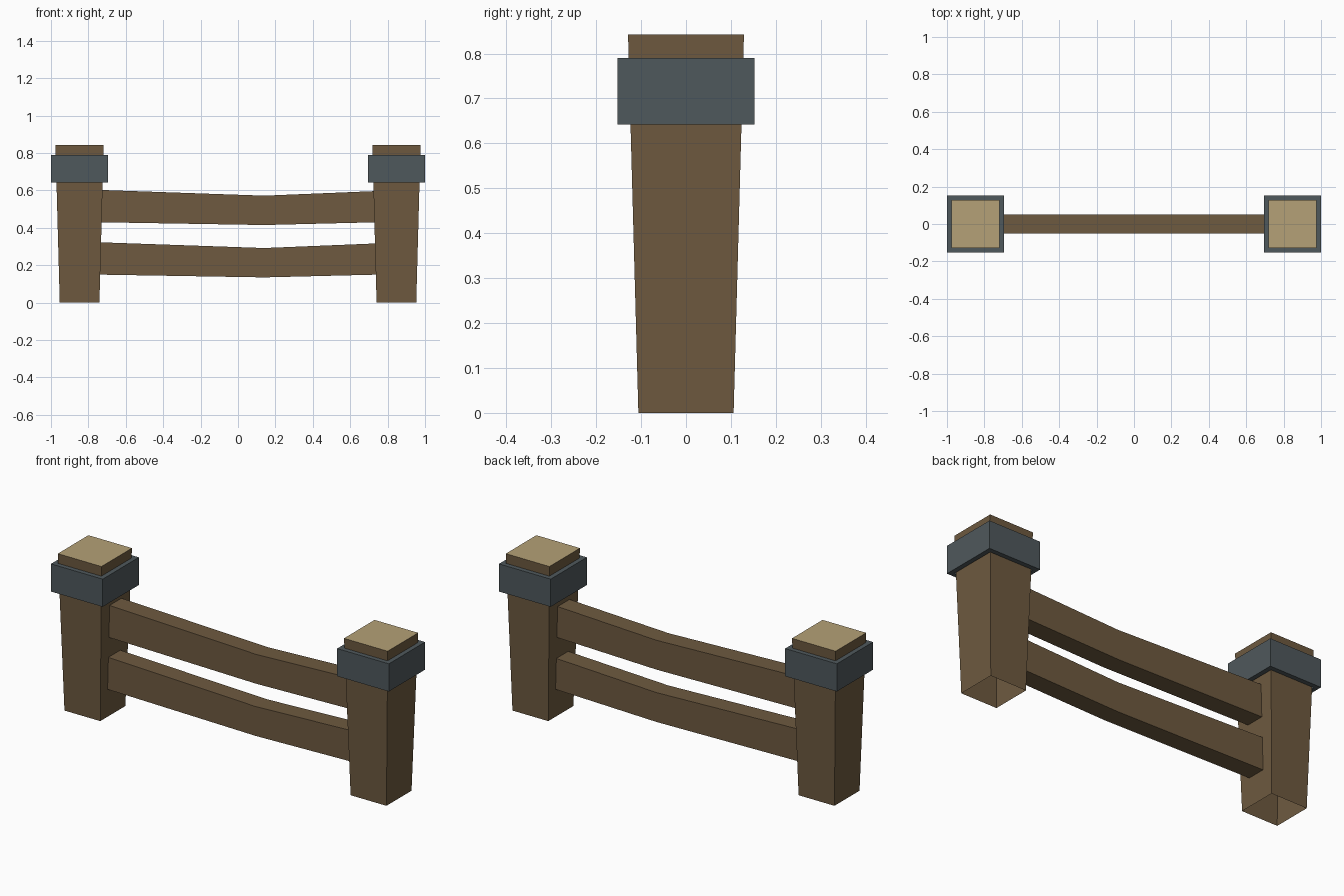
import bpy, bmesh

if "Cube" in bpy.data.objects:
    bpy.data.objects.remove(bpy.data.objects["Cube"])


def material(name, rgb):
    m = bpy.data.materials.new(name)
    m.diffuse_color = (*rgb, 1)
    m.use_nodes = True
    m.node_tree.nodes["Principled BSDF"].inputs["Base Color"].default_value = m.diffuse_color
    return m


BROWN = material("brown_wood", (0.156, 0.102, 0.051))
TAN = material("cut_wood", (0.462, 0.356, 0.184))
GREY = material("grey_iron", (0.078, 0.098, 0.107))


def finish(bm, name, mats):
    bmesh.ops.recalc_face_normals(bm, faces=bm.faces)
    me = bpy.data.meshes.new(name)
    bm.to_mesh(me)
    bm.free()
    for m in mats:
        me.materials.append(m)
    ob = bpy.data.objects.new(name, me)
    bpy.context.collection.objects.link(ob)
    return ob


def block(cx, z0, z1, half0, half1):
    """Square block with different half widths at bottom and top."""
    bm = bmesh.new()
    bmesh.ops.create_cube(bm, size=2)
    for v in bm.verts:
        top = v.co.z > 0
        h = half1 if top else half0
        v.co = (cx + v.co.x * h, v.co.y * h, z1 if top else z0)
    bm.normal_update()
    return bm


def rail(name, drop):
    """Sagging plank: side profile extruded through its thickness."""
    top = [(-0.75, 0.603), (0.14, 0.572), (0.75, 0.597)]
    bottom = [(0.75, 0.43), (0.14, 0.415), (-0.75, 0.43)]
    bm = bmesh.new()
    face = bm.faces.new([bm.verts.new((x, -0.05, z - drop)) for x, z in top + bottom])
    ext = bmesh.ops.extrude_face_region(bm, geom=[face], use_keep_orig=True)
    for v in ext["geom"]:
        if isinstance(v, bmesh.types.BMVert):
            v.co.y = 0.05
    finish(bm, name, [BROWN])


for side, cx in (("left", -0.847), ("right", 0.847)):
    # tapered post with pale cut top and open underside
    bm = block(cx, 0, 0.842, 0.106, 0.129)
    for f in bm.faces:
        f.material_index = 1 if f.normal.z > 0.9 else 0
    under = [f for f in bm.faces if f.normal.z < -0.9]
    bmesh.ops.delete(bm, geom=under, context='FACES_ONLY')
    finish(bm, side + "_post", [BROWN, TAN])

    # iron band, hollow so the post passes through it
    bm = block(cx, 0.642, 0.79, 0.153, 0.153)
    ends = [f for f in bm.faces if abs(f.normal.z) > 0.9]
    bmesh.ops.inset_individual(bm, faces=ends, thickness=0.035)
    bmesh.ops.delete(bm, geom=ends, context='FACES')
    finish(bm, side + "_band", [GREY])

# two sagging rails
rail("upper_rail", 0)
rail("lower_rail", 0.28)
